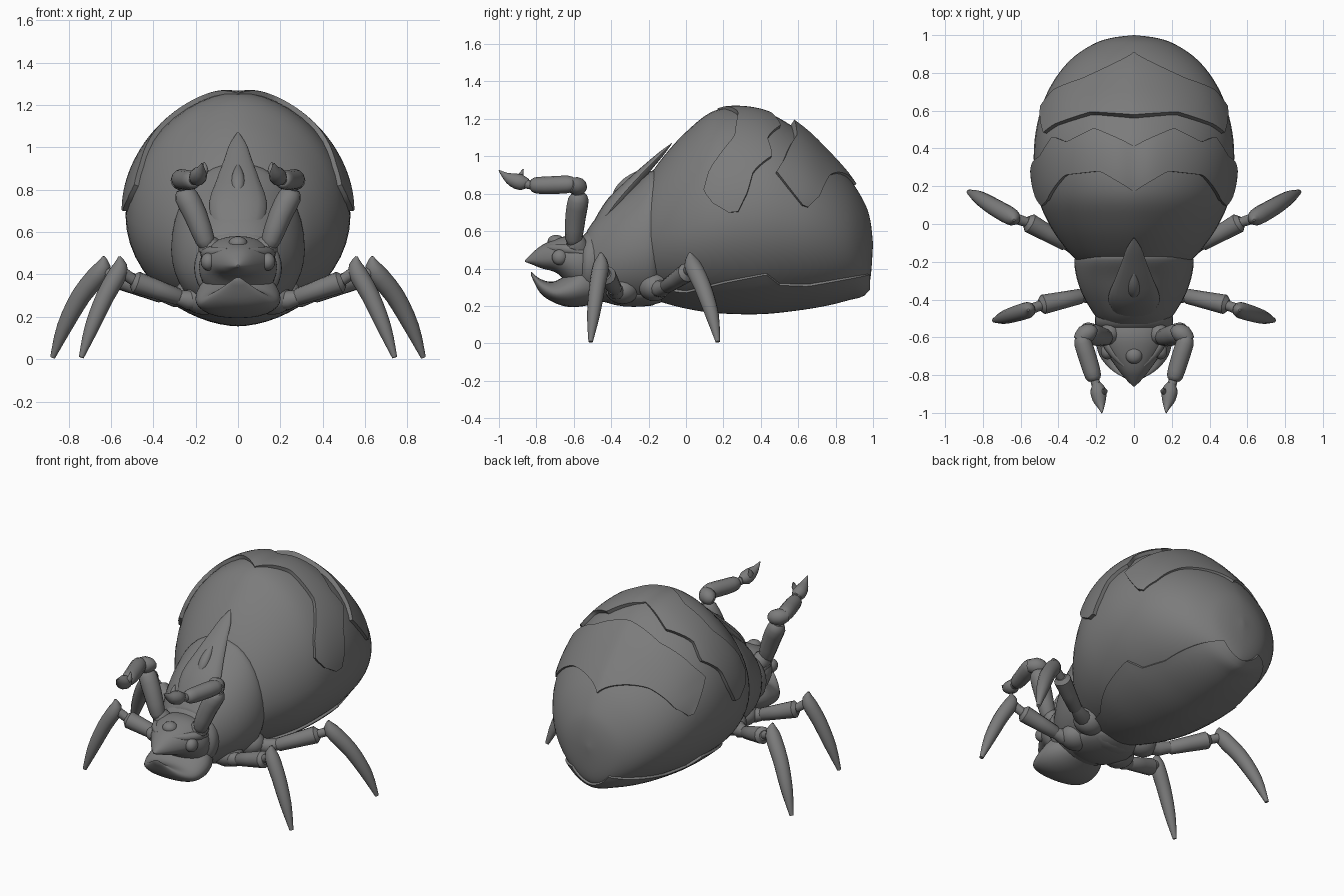
import bpy, bmesh, math
from mathutils import Vector

if "Cube" in bpy.data.objects:
    bpy.data.objects.remove(bpy.data.objects["Cube"])

# Dark shell colour
MAT = bpy.data.materials.new("dark_shell")
MAT.diffuse_color = (.2, .2, .2, 1)
MAT.use_nodes = True
MAT.node_tree.nodes["Principled BSDF"].inputs["Base Color"].default_value = MAT.diffuse_color


def finish(name, bm, angle=40):
    bmesh.ops.remove_doubles(bm, verts=bm.verts, dist=0.0004)
    bmesh.ops.recalc_face_normals(bm, faces=bm.faces)
    me = bpy.data.meshes.new(name)
    bm.to_mesh(me)
    bm.free()
    me.materials.append(MAT)
    me.shade_smooth()
    me.set_sharp_from_angle(angle=math.radians(angle))
    ob = bpy.data.objects.new(name, me)
    bpy.context.collection.objects.link(ob)
    return ob


def skin(bm, rings, closed=True, caps=True):
    vs = [[bm.verts.new(p) for p in r] for r in rings]
    n = len(vs[0])
    for a, b in zip(vs, vs[1:]):
        for i in range(n if closed else n - 1):
            j = (i + 1) % n
            bm.faces.new((a[i], a[j], b[j], b[i]))
    if closed and caps:
        bm.faces.new(vs[0])
        bm.faces.new(vs[-1])


def spline(table, u):
    i = min(int(u), len(table) - 2)
    t = u - i
    p = [table[max(0, min(len(table) - 1, i + k))] for k in (-1, 0, 1, 2)]
    return [b + 0.5 * t * (c - a + t * (2*a - 5*b + 4*c - d + t * (3*(b - c) + d - a)))
            for a, b, c, d in zip(*p)]


def section(row, t, power=1.13):
    # row: y, half width, top z, widest z, bottom z; t = 0 at the top
    y, w, zt, zm, zb = row
    s, c = math.sin(t), math.cos(t)
    x = math.copysign(abs(s) ** power, s) * w
    return Vector((x, y, zm + c * ((zt - zm) if c > 0 else (zm - zb))))


def loft(name, table, n=32, sub=4, power=1.0):
    bm = bmesh.new()
    m = (len(table) - 1) * sub
    skin(bm, [[section(spline(table, k / sub), 2 * math.pi * i / n, power)
               for i in range(n)] for k in range(m + 1)])
    return finish(name, bm)


def tube(name, pts, n=12, squash=(1, 1), mirror=True, sub=1):
    pts = [spline(pts, k / sub) for k in range((len(pts) - 1) * sub + 1)]
    P = [Vector(p[:3]) for p in pts]
    chord = (P[-1] - P[0]).normalized()
    ref = Vector((0, 1, 0)) if abs(chord.z) > 0.85 else Vector((0, 0, 1))
    for sx in ((1, -1) if mirror else (1,)):
        rings = []
        for i, p in enumerate(P):
            d = (P[min(i + 1, len(P) - 1)] - P[max(i - 1, 0)]).normalized()
            a = d.cross(ref).normalized()
            b = a.cross(d)
            ring = []
            for k in range(n):
                ang = 2 * math.pi * k / n
                r = max(pts[i][3], 0.002)
                q = p + a * r * squash[0] * math.cos(ang) + b * r * squash[1] * math.sin(ang)
                ring.append((q.x * sx, q.y, q.z))
            rings.append(ring)
        bm = bmesh.new()
        skin(bm, rings)
        finish(name + ("_right" if sx > 0 else "_left") * mirror, bm)


def ball(name, c, r, mirror=True):
    for sx in ((1, -1) if mirror else (1,)):
        bm = bmesh.new()
        bmesh.ops.create_uvsphere(bm, u_segments=20, v_segments=12, radius=1)
        for v in bm.verts:
            v.co = Vector((sx * (c[0] + v.co.x * r[0]), c[1] + v.co.y * r[1], c[2] + v.co.z * r[2]))
        finish(name + ("_right" if sx > 0 else "_left") * mirror, bm)


def lerp(tab, x):
    for (a, ya), (b, yb) in zip(tab, tab[1:]):
        if x <= b:
            return ya + (yb - ya) * max(0, (x - a) / (b - a))
    return tab[-1][1]


# Abdomen
ABD = [(-.25, .24, .80, .55, .27), (-.15, .345, .96, .58, .24), (0, .45, 1.13, .62, .2),
       (.17, .515, 1.25, .66, .175), (.4, .53, 1.245, .68, .17), (.6, .495, 1.14, .66, .19),
       (.75, .43, 1.01, .62, .215), (.87, .335, .885, .57, .245), (.95, .22, .76, .53, .27),
       (.985, .12, .66, .52, .34), (1.0, 0, .53, .53, .53)]
loft("abdomen", ABD, 48, 5, 1.13)


def row_at(y):
    lo, hi = 0.0, len(ABD) - 1.0
    for _ in range(30):
        mid = (lo + hi) / 2
        lo, hi = (mid, hi) if spline(ABD, mid)[0] < y else (lo, mid)
    return spline(ABD, lo)


def on_body(y, t, off):
    p = section(row_at(y), t)
    e = 0.01
    du = section(row_at(min(y + e, .995)), t) - section(row_at(y - e), t)
    dt = section(row_at(y), t + e) - section(row_at(y), t - e)
    nrm = dt.cross(du).normalized()
    return p + nrm * (off if nrm.dot(p - Vector((0, .35, .6))) > 0 else -off)


def plate(name, f, nu, nv, rise):
    # raised patch of the body; the outermost grid lines sink below the skin
    bm = bmesh.new()
    us = [0] + [i / nu for i in range(nu + 1)] + [1]
    vs = [0] + [i / nv for i in range(nv + 1)] + [1]
    skin(bm, [[on_body(*f(u, v), -.012 if i in (0, len(us) - 1) or j in (0, len(vs) - 1)
                       else rise(u, v)) for j, v in enumerate(vs)]
              for i, u in enumerate(us)], closed=False)
    finish(name, bm, 35)


def band(name, front, back, tmax, rise):
    def f(u, v):
        t = (2 * u - 1) * tmax
        a, b = lerp(front, abs(t)), lerp(back, abs(t))
        return a + (b - a) * v, t
    plate(name, f, 60, 8, rise)


# Two jagged shell bands over the back
band("front_shell_band", [(0, .17), (.38, .28), (.78, .26), (1.1, .13), (1.28, .1), (1.42, .15), (1.52, .23)],
     [(0, .41), (.45, .5), (.75, .43), (.95, .46), (1.15, .36), (1.35, .33), (1.52, .28)], 1.52,
     lambda u, v: .022 - .016 * math.exp(-((u - .5) / .05) ** 2))
band("rear_shell_band", [(0, .56), (.5, .58), (.95, .52), (1.12, .48), (1.4, .62)],
     [(0, .9), (.35, .84), (.74, .765), (1.2, .71), (1.4, .65)], 1.4,
     lambda u, v: .035 - .02 * v - .035 * abs(u - .5) * (1 - .6 * v))

# Belly plate
EDGE = [(-.15, .3), (0, .28), (.2, .33), (.43, .375), (.5, .32), (.65, .315), (.97, .37)]


def belly(u, v):
    y = -.15 + 1.12 * u
    _, w, zt, zm, zb = row_at(y)
    te = math.acos(max(-1, (lerp(EDGE, y) - zm) / (zm - zb)))
    return y, te + (2 * math.pi - 2 * te) * v


plate("belly_plate", belly, 50, 18, lambda u, v: .014)

# Thorax with a pointed crest
loft("thorax", [(-.53, .17, .60, .42, .25), (-.48, .21, .67, .44, .23), (-.38, .27, .76, .47, .21),
                (-.28, .305, .84, .5, .2), (-.19, .315, .92, .52, .2), (-.15, .29, .92, .52, .22)], 36, 4, .92)
tube("thorax_crest", [(0, -.5, .57, .08), (0, -.45, .645, .12), (0, -.38, .745, .135), (0, -.29, .85, .1),
                      (0, -.2, .945, .065), (0, -.13, 1.015, .04), (0, -.075, 1.07, .004)],
     16, (1, .35), False, 3)
tube("crest_boss", [(0, -.40, .765, .002), (0, -.36, .815, .03), (0, -.31, .87, .028), (0, -.25, .925, .002)],
     12, (1, .8), False, 3)
loft("neck_collar", [(-.44, .17, .6, .42, .25), (-.47, .2, .625, .43, .25),
                     (-.53, .205, .595, .43, .25), (-.56, .17, .56, .42, .27)], 32, 3, .9)

# Head, jaw and eyes
loft("head", [(-.46, .15, .55, .42, .26), (-.54, .18, .575, .43, .27), (-.61, .18, .58, .44, .3),
              (-.69, .14, .56, .455, .375), (-.77, .085, .525, .45, .4), (-.82, .045, .485, .445, .42),
              (-.86, .005, .445, .44, .435)], 28, 4, .9)
loft("lower_jaw", [(-.44, .13, .38, .3, .23), (-.54, .19, .42, .3, .2), (-.63, .2, .37, .28, .195),
                   (-.71, .175, .33, .27, .22), (-.78, .11, .345, .305, .27), (-.83, .02, .385, .375, .365)],
     28, 4, .85)
ball("side_eye", (.14, -.675, .46), (.036, .042, .042))
ball("centre_eye", (0, -.695, .545), (.045, .045, .035), False)
tube("brow_ridge", [(.05, -.75, .515, .01), (.1, -.69, .505, .026), (.15, -.61, .5, .028), (.16, -.53, .48, .01)], 10, sub=2)

# Raised pincer arms
tube("arm_socket", [(.11, -.56, .49, .05), (.14, -.59, .54, .055), (.155, -.595, .57, .035)])
tube("upper_arm", [(.145, -.595, .53, .03), (.155, -.6, .56, .046), (.2, -.59, .68, .055),
                   (.245, -.575, .77, .055), (.255, -.575, .8, .035)], sub=2)
tube("arm_elbow", [(.2, -.57, .83, .02), (.22, -.57, .835, .042), (.26, -.585, .84, .05),
                   (.29, -.62, .845, .035)], sub=2)
tube("forearm", [(.275, -.6, .85, .035), (.27, -.63, .85, .047), (.235, -.74, .845, .047),
                 (.215, -.81, .845, .042), (.21, -.83, .845, .025)], sub=2)
tube("wrist", [(.21, -.82, .845, .024), (.195, -.87, .855, .024)])
tube("long_claw", [(.198, -.84, .86, .02), (.19, -.88, .86, .042), (.183, -.93, .875, .036),
                   (.175, -.965, .895, .02), (.17, -1.0, .925, .003)], sub=2)
tube("short_claw", [(.18, -.89, .86, .026), (.155, -.885, .895, .016), (.16, -.87, .93, .003)], sub=2)

# Legs: hip, thigh and curved blade shin
ball("front_hip", (.16, -.34, .285), (.1, .09, .075))
ball("rear_hip", (.2, -.17, .305), (.1, .085, .08))
ball("under_chest", (0, -.28, .27), (.2, .2, .075), False)
tube("front_leg_joint", [(.18, -.36, .28, .05), (.24, -.375, .28, .045), (.3, -.385, .295, .03)])
tube("rear_leg_joint", [(.24, -.16, .3, .05), (.3, -.13, .29, .045), (.38, -.09, .31, .03)])


def leg(name, hip, knee, shin):
    a, b = Vector(hip), Vector(knee)
    tube(name + "_thigh", [(*a.lerp(b, t), r) for t, r in
                           ((0, .028), (.06, .04), (.5, .046), (.92, .052), (1, .03))])
    tube(name + "_knee", [(*b.lerp(a, .1), .026), (*shin[1][:3], .028)])
    tube(name + "_shin", shin, sub=3)


leg("front_leg", (.27, -.38, .29), (.5, -.43, .37),
    [(.56, -.455, .485, .006), (.56, -.455, .42, .042), (.625, -.475, .3, .043),
     (.69, -.495, .15, .034), (.74, -.51, .008, .012)])
leg("rear_leg", (.35, -.11, .3), (.57, .015, .385),
    [(.635, .02, .485, .006), (.645, .035, .42, .045), (.74, .09, .3, .046),
     (.82, .14, .15, .036), (.875, .17, .008, .012)])
